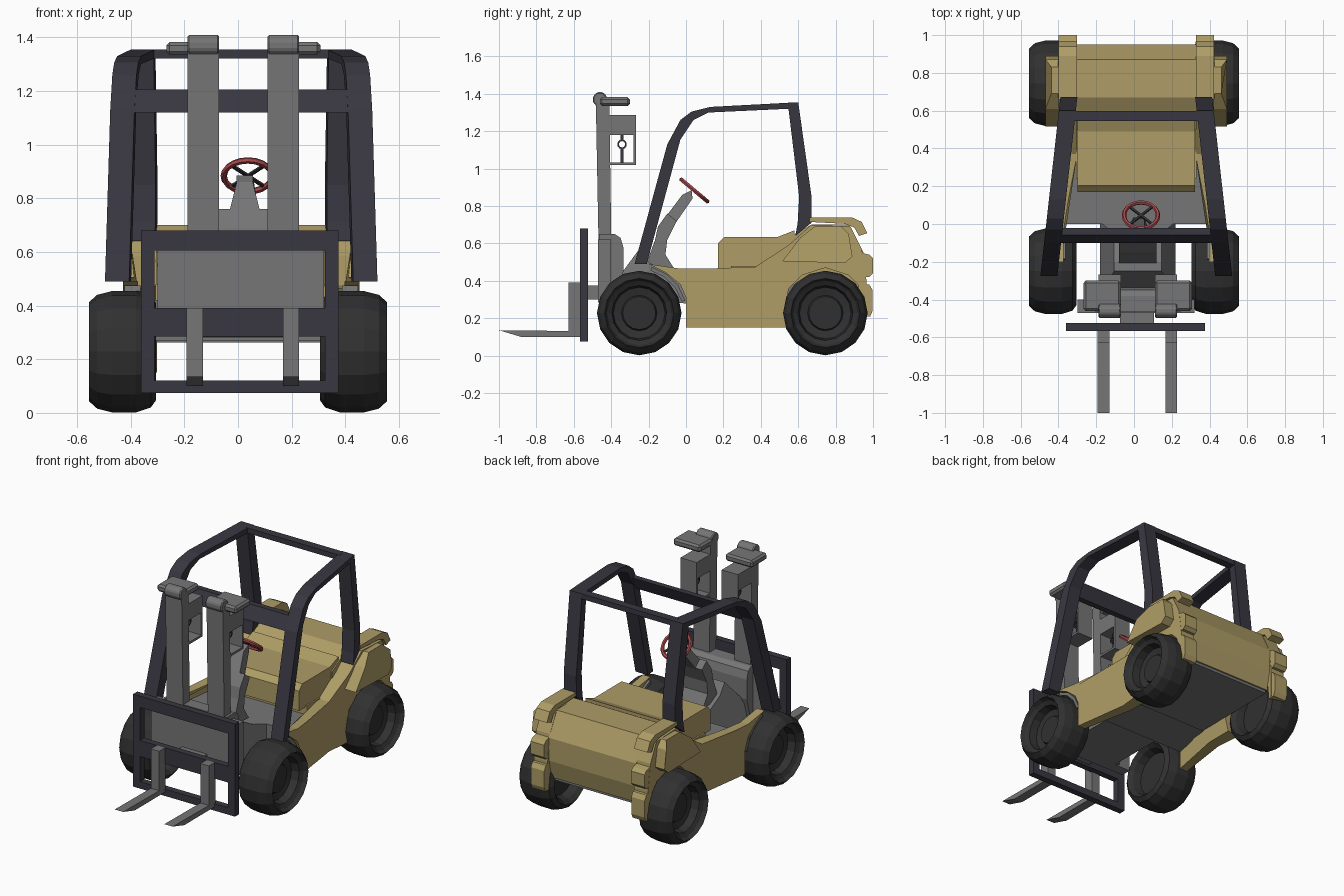
import bpy, bmesh, math
from mathutils import Matrix


def material(name, rgb):
    m = bpy.data.materials.new(name)
    m.diffuse_color = (*rgb, 1)
    return m


YELLOW = material("khaki_paint", (0.43, 0.34, 0.135))
DARK = material("dark_frame", (0.04, 0.038, 0.052))
RUBBER = material("rubber", (0.03, 0.03, 0.03))
RED = material("red_rim", (0.4, 0.065, 0.07))
GREY = material("grey_metal", (0.18, 0.18, 0.18))


def finish(name, bm, mat, cx=0.0, mirror=False, bevel=0.0):
    bmesh.ops.recalc_face_normals(bm, faces=bm.faces)
    me = bpy.data.meshes.new(name)
    bm.to_mesh(me)
    bm.free()
    ob = bpy.data.objects.new(name, me)
    bpy.context.collection.objects.link(ob)
    ob.location.x = cx
    me.materials.append(mat)
    if bevel:
        b = ob.modifiers.new("bevel", 'BEVEL')
        b.width, b.segments = bevel, 1
    if mirror:
        ob.modifiers.new("mirror", 'MIRROR')
    return ob


def prism(name, pts, x0, x1, mat=GREY, cx=0.012, mirror=False, bevel=0.0):
    """Side profile of (y, z) points spanned across x; x0/x1 may be functions of (y, z)."""
    def at(x, p):
        return x(*p) if callable(x) else x
    bm = bmesh.new()
    a = [bm.verts.new((at(x0, p), *p)) for p in pts]
    b = [bm.verts.new((at(x1, p), *p)) for p in pts]
    bm.faces.new(a)
    bm.faces.new(b)
    n = len(pts)
    for i in range(n):
        j = (i + 1) % n
        bm.faces.new((a[i], a[j], b[j], b[i]))
    return finish(name, bm, mat, cx, mirror, bevel)


def box(name, x, y, z, mat=GREY, **kw):
    pts = [(y[0], z[0]), (y[1], z[0]), (y[1], z[1]), (y[0], z[1])]
    return prism(name, pts, x[0], x[1], mat, **kw)


def lathe_x(name, prof, y, z, mat, steps=16, cx=0.0):
    """Spin an (x, radius) profile round an axis parallel to x, mirrored left/right."""
    bm = bmesh.new()
    vs = [bm.verts.new((px, y, z + r)) for px, r in prof]
    es = [bm.edges.new(e) for e in zip(vs, vs[1:])]
    bmesh.ops.spin(bm, geom=vs + es, cent=(0, y, z), axis=(1, 0, 0),
                   angle=math.tau, steps=steps)
    bmesh.ops.remove_doubles(bm, verts=bm.verts, dist=1e-4)
    return finish(name, bm, mat, cx, True)


# Wheels with dished hubs on both sides
tyre = [(0.38, 0), (0.38, 0.14), (0.33, 0.155), (0.305, 0.18), (0.325, 0.208), (0.38, 0.226),
        (0.47, 0.226), (0.525, 0.212), (0.555, 0.185), (0.53, 0.172), (0.515, 0.147),
        (0.465, 0.138), (0.455, 0.095), (0.47, 0.088), (0.47, 0)]
lathe_x("front_wheels", tyre, -0.25, 0.228, RUBBER)
lathe_x("rear_wheels", tyre, 0.745, 0.228, RUBBER)


# Side walls of the body, waisted between the wheels, with wheel arches
def wall_out(y, z):
    return 0.44 - 0.14 * max(0, min(y, 0.37)) + 0.1 * max(0, min(y - 0.37, 0.25))


def wall_in(y, z):
    return 0.385 - 0.2 * max(0, min(y, 0.36))


wall = [(0, 0.15), (0.37, 0.15), (0.55, 0.15), (0.525, 0.25), (0.55, 0.36), (0.62, 0.43),
        (0.745, 0.47), (0.87, 0.43), (0.94, 0.36), (0.95, 0.22), (0.965, 0.22), (0.965, 0.4),
        (0.94, 0.57), (0.88, 0.69), (0.67, 0.70), (0.57, 0.61), (0.54, 0.585), (0.37, 0.475),
        (0.1, 0.465), (-0.03, 0.465), (-0.2, 0.49), (-0.11, 0.445), (-0.03, 0.38), (0, 0.31)]
prism("body_sides", wall, wall_in, wall_out, YELLOW, mirror=True)

# Pods over the rear wheels
pod = [(0.515, 0.505), (0.85, 0.495), (0.89, 0.53), (0.87, 0.65), (0.83, 0.692),
       (0.69, 0.692), (0.61, 0.63)]
prism("rear_pods", pod, 0.36, lambda y, z: 0.48 if z < 0.66 else 0.45, YELLOW, mirror=True)

# Rear counterweight hood
hood = [(0.5, 0.45), (0.5, 0.6), (0.58, 0.65), (0.67, 0.70), (0.87, 0.70), (0.95, 0.55),
        (0.95, 0.4), (0.92, 0.28), (0.7, 0.28)]
prism("rear_hood", hood, -0.318, 0.318, YELLOW)

# Seat block
seat = [(0.17, 0.47), (0.17, 0.6), (0.205, 0.635), (0.49, 0.635), (0.58, 0.67), (0.58, 0.47)]
prism("seat", seat, -0.31, 0.31, YELLOW)
box("seat_base", (-0.32, 0.32), (0.24, 0.56), (0.38, 0.48), YELLOW)

# Rear bumpers: upper hook, middle and lower pads
hook = [(0.66, 0.715), (0.66, 0.738), (0.89, 0.738), (0.94, 0.715), (0.97, 0.655),
        (0.925, 0.64), (0.9, 0.685), (0.85, 0.705)]
middle = [(0.92, 0.42), (0.98, 0.42), (1.0, 0.44), (1.0, 0.52), (0.98, 0.54), (0.92, 0.555)]
lower = [(0.94, 0.21), (0.985, 0.21), (0.998, 0.24), (0.998, 0.35), (0.98, 0.38), (0.92, 0.39)]
for nm, pts in (("upper", hook), ("middle", middle), ("lower", lower)):
    prism("bumper_" + nm, pts, 0.315, 0.412, YELLOW, mirror=True)

# Floor, underside and narrow toe board between the wheels
prism("floor", [(0.0, 0.27), (0.37, 0.27), (0.37, 0.42), (0.0, 0.42)],
      lambda y, z: -wall_in(y, z), wall_in)
box("underside", (-0.315, 0.315), (0.3, 0.91), (0.262, 0.46))
toe = [(-0.42, 0.285), (-0.36, 0.42), (-0.25, 0.57), (-0.2, 0.5), (-0.05, 0.42), (0.01, 0.42),
       (0.01, 0.28)]


def toe_half(y, z):
    return 0.2 if y < -0.3 or y > -0.02 else 0.125


prism("toe_board", toe, lambda y, z: -toe_half(y, z), toe_half, cx=0.02)

# Grey liner behind the front wheels
arc = [math.radians(a) for a in range(15, 76, 20)]
liner = [(-0.25 + r * math.cos(a), 0.228 + r * math.sin(a))
         for r, seq in ((0.235, arc), (0.255, arc[::-1])) for a in seq]
prism("wheel_liners", liner, 0.375, 0.435, mirror=True)

# Overhead guard, narrowing to the rear
post = [(-0.275, 0.49), (-0.1, 1.13), (-0.03, 1.26), (0.03, 1.305), (0.13, 1.33), (0.6, 1.355),
        (0.672, 0.845), (0.67, 0.71), (0.585, 0.64), (0.597, 0.71), (0.605, 0.85), (0.548, 1.32),
        (0.12, 1.3), (0.04, 1.26), (-0.03, 1.155), (-0.21, 0.49)]
prism("overhead_guard", post, lambda y, z: 0.387 - 0.112 * y,
      lambda y, z: 0.477 - 0.112 * y, DARK, mirror=True)
prism("guard_front_bar", [(-0.1, 1.12), (-0.06, 1.12), (-0.02, 1.205), (-0.058, 1.205)],
      -0.4, 0.4, DARK)
box("guard_rear_bar", (-0.34, 0.34), (0.545, 0.598), (1.32, 1.354), DARK)

# Steering console and column
console = [(-0.22, 0.47), (-0.165, 0.62), (-0.15, 0.69), (-0.1, 0.76), (-0.05, 0.72),
           (-0.1, 0.62), (-0.11, 0.54), (-0.06, 0.46)]
prism("console", console, -0.1, 0.1, cx=0.02)
column = [(-0.11, 0.74), (-0.02, 0.86), (0.03, 0.885), (0.035, 0.84), (-0.055, 0.71)]
prism("steering_column", column, lambda y, z: -0.06 + 0.03 * (z > 0.8),
      lambda y, z: 0.06 - 0.03 * (z > 0.8), cx=0.025)

# Steering wheel: tilted rim with crossed spokes
tilt = math.radians(-40)
bpy.ops.mesh.primitive_torus_add(major_radius=0.09, minor_radius=0.012, major_segments=20,
                                 minor_segments=6, location=(0.037, 0.045, 0.883),
                                 rotation=(tilt, 0, 0))
rim = bpy.context.object
rim.name = "steering_rim"
rim.data.materials.append(RED)
bm = bmesh.new()
for a in (45, 135):
    bmesh.ops.create_cube(bm, size=1, matrix=Matrix.Rotation(math.radians(a), 4, 'Z')
                          @ Matrix.Diagonal((0.175, 0.012, 0.01, 1)))
spokes = finish("steering_spokes", bm, RUBBER)
spokes.location, spokes.rotation_euler = rim.location, rim.rotation_euler

# Mast columns, rounded heads and rear ears
M = dict(cx=0.02, mirror=True)
prism("mast_columns", [(-0.462, 0.31), (-0.395, 0.31), (-0.41, 1.35), (-0.482, 1.35)],
      0.09, 0.208, **M)
head = [(-0.46 + 0.04 * math.cos(a), 1.37 + 0.042 * math.sin(a))
        for a in [math.tau * (i + 0.5) / 8 for i in range(8)]]
prism("mast_heads", head, 0.09, 0.208, bevel=0.006, **M)
box("mast_ears", (0.09, 0.287), (-0.46, -0.3), (1.335, 1.382), bevel=0.012, **M)

# Mast brackets with an open window and a ringed pin
box("bracket_tops", (0.09, 0.208), (-0.415, -0.268), (1.18, 1.288), **M)
box("bracket_backs", (0.09, 0.208), (-0.28, -0.268), (1.025, 1.18), **M)
box("bracket_bottoms", (0.09, 0.208), (-0.41, -0.268), (1.02, 1.034), **M)
for nm, z in (("lower", (1.03, 1.112)), ("upper", (1.15, 1.185))):
    box("bracket_rods_" + nm, (0.14, 0.158), (-0.35, -0.335), z, DARK, **M)
lathe_x("bracket_rings", [(0.135, 0.017), (0.135, 0.026), (0.163, 0.026), (0.163, 0.017),
                          (0.135, 0.017)], -0.342, 1.13, DARK, steps=10, cx=0.02)

# Mast base and carriage connector
base = [(-0.465, 0.29), (-0.465, 0.65), (-0.38, 0.65), (-0.35, 0.63), (-0.335, 0.58),
        (-0.335, 0.45), (-0.38, 0.29)]
prism("mast_base", base, -0.225, 0.225, cx=0.02)
box("mast_panel", (-0.31, 0.31), (-0.47, -0.4), (0.285, 0.62), cx=0.01)
box("carriage_link", (-0.09, 0.09), (-0.53, -0.44), (0.3, 0.375), cx=0.015)

# Carriage frame
F = dict(y=(-0.567, -0.524), mat=DARK, cx=0.007)
box("carriage_posts", (0.318, 0.368), z=(0.075, 0.68), mirror=True, **F)
for nm, z in (("top", (0.605, 0.68)), ("middle", (0.285, 0.39)), ("bottom", (0.075, 0.12))):
    box("carriage_bar_" + nm, (-0.32, 0.32), z=z, **F)

# Forks with tapered tips
fork = [(-0.56, 0.1), (-0.56, 0.39), (-0.627, 0.39), (-0.627, 0.132), (-1.0, 0.136),
        (-0.88, 0.1)]
prism("forks", fork, 0.149, 0.21, cx=0.018, mirror=True)
